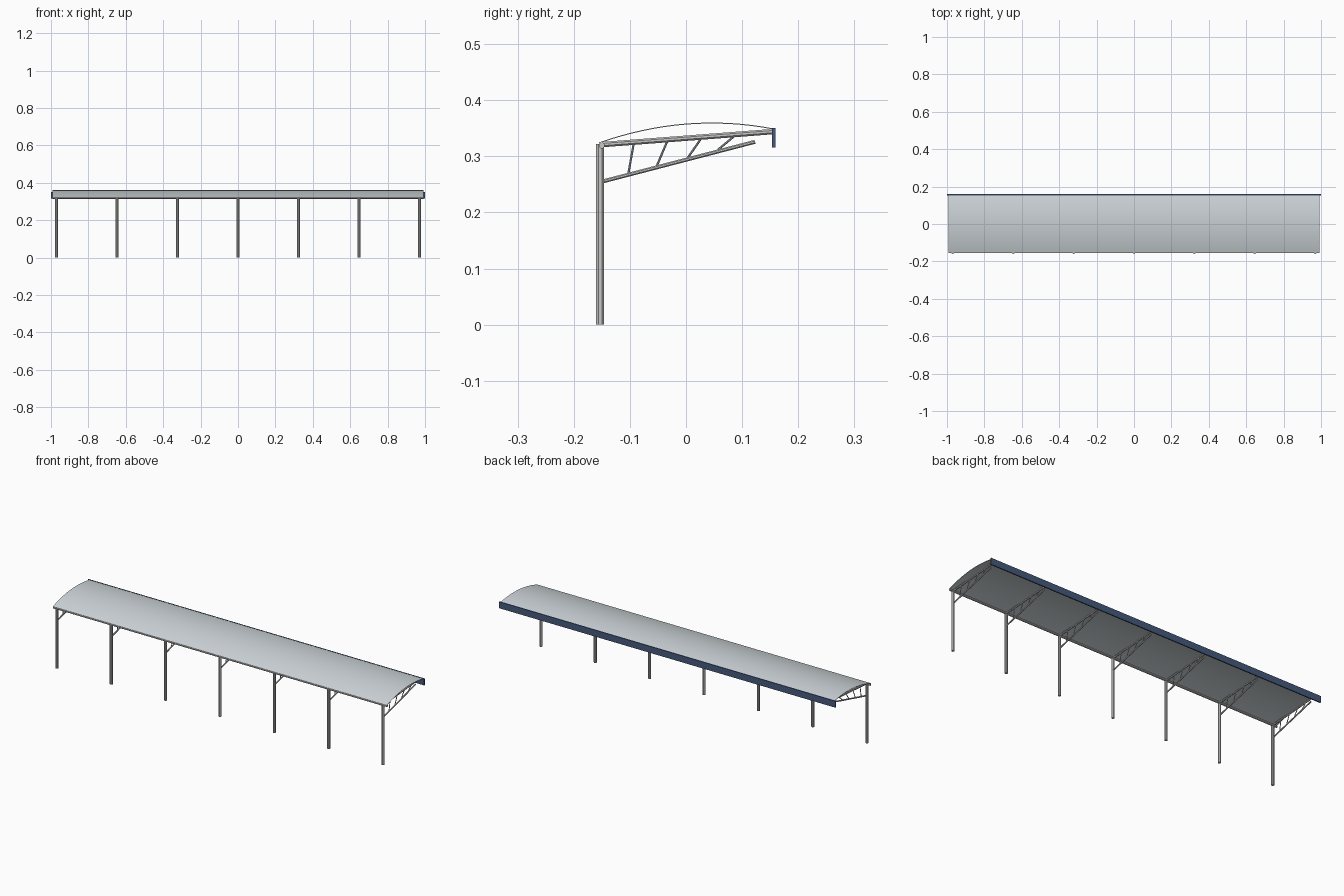
import bpy, math
from mathutils import Matrix, Vector

cube = bpy.data.objects.get("Cube")
if cube:
    bpy.data.objects.remove(cube, do_unlink=True)


def material(name, rgb):
    m = bpy.data.materials.new(name)
    m.use_nodes = True
    m.diffuse_color = (*rgb, 1)
    m.node_tree.nodes["Principled BSDF"].inputs["Base Color"].default_value = (*rgb, 1)
    return m


steel = material("grey steel", (0.58, 0.58, 0.57))
web_steel = material("blue grey steel", (0.46, 0.52, 0.62))
sheet = material("pale roof sheet", (0.62, 0.67, 0.70))
navy = material("navy fascia", (0.06, 0.10, 0.20))


def tube(name, a, b, radius, mat, sides=8):
    """Flat-sided tube between two points."""
    a, b = Vector(a), Vector(b)
    bpy.ops.mesh.primitive_cylinder_add(vertices=sides, radius=radius,
                                        depth=(b - a).length, location=(a + b) / 2)
    ob = bpy.context.object
    # Turn the section so that a flat side faces outward
    ob.data.transform(Matrix.Rotation(math.pi / sides, 4, 'Z'))
    ob.rotation_euler = (b - a).to_track_quat('Z', 'Y').to_euler()
    ob.name = name
    ob.data.materials.append(mat)


# Roof: thin curved sheet rising to the back, as a closed arc section
FRONT, BACK, LOW, HIGH, RISE, HALF = -0.155, 0.155, 0.325, 0.35, 0.021, 0.993
STEPS, THICK = 16, 0.0018
arc = []
for i in range(STEPS + 1):
    t = i / STEPS
    arc.append((FRONT + (BACK - FRONT) * t,
                LOW + (HIGH - LOW) * t + 4 * RISE * t * (1 - t)))
section = arc + [(y, z - THICK) for y, z in reversed(arc)]
count = len(section)
verts = [(x, y, z) for x in (-HALF, HALF) for y, z in section]
faces = []
for i in range(count):
    j = (i + 1) % count
    faces.append((i, i + count, j + count, j))
for i in range(STEPS):
    k = count - 1 - i
    faces.append((i, i + 1, k - 1, k))
    faces.append((k + count, k - 1 + count, i + 1 + count, i + count))
mesh = bpy.data.meshes.new("roof_sheet")
mesh.from_pydata(verts, [], faces)
roof = bpy.data.objects.new("roof_sheet", mesh)
bpy.context.collection.objects.link(roof)
mesh.materials.append(sheet)
bpy.ops.object.select_all(action='DESELECT')
bpy.context.view_layer.objects.active = roof
roof.select_set(True)
bpy.ops.object.shade_smooth_by_angle()

# Fascia board along the back edge
bpy.ops.mesh.primitive_cube_add(size=1, location=(0, 0.1565, 0.3335))
fascia = bpy.context.object
fascia.name = "back_fascia"
fascia.scale = (2.0, 0.006, 0.035)
fascia.data.materials.append(navy)

# Front purlin tucked under the roof edge
tube("front_purlin", (-HALF, -0.15, 0.3195), (HALF, -0.15, 0.3195), 0.0055, steel)

# Seven posts, each with a cantilever truss: (y, z) ends of the web bars
webs = [((-0.103, 0.268), (-0.093, 0.324)),
        ((-0.053, 0.281), (-0.033, 0.328)),
        ((0.0, 0.293), (0.027, 0.332)),
        ((0.05, 0.306), (0.087, 0.337))]
COUNT = 7
for i in range(COUNT):
    x = -0.97 + 1.94 * i / (COUNT - 1)
    n = i + 1
    tube(f"post_{n}", (x, -0.153, 0), (x, -0.153, 0.322), 0.0077, steel)
    tube(f"top_chord_{n}", (x, -0.15, 0.321), (x, 0.153, 0.344), 0.0052, steel)
    tube(f"bottom_chord_{n}", (x, -0.15, 0.255), (x, 0.123, 0.326), 0.0038, steel)
    for k, (low, high) in enumerate(webs):
        tube(f"web_bar_{n}_{k + 1}", (x, *low), (x, *high), 0.0021, web_steel)
